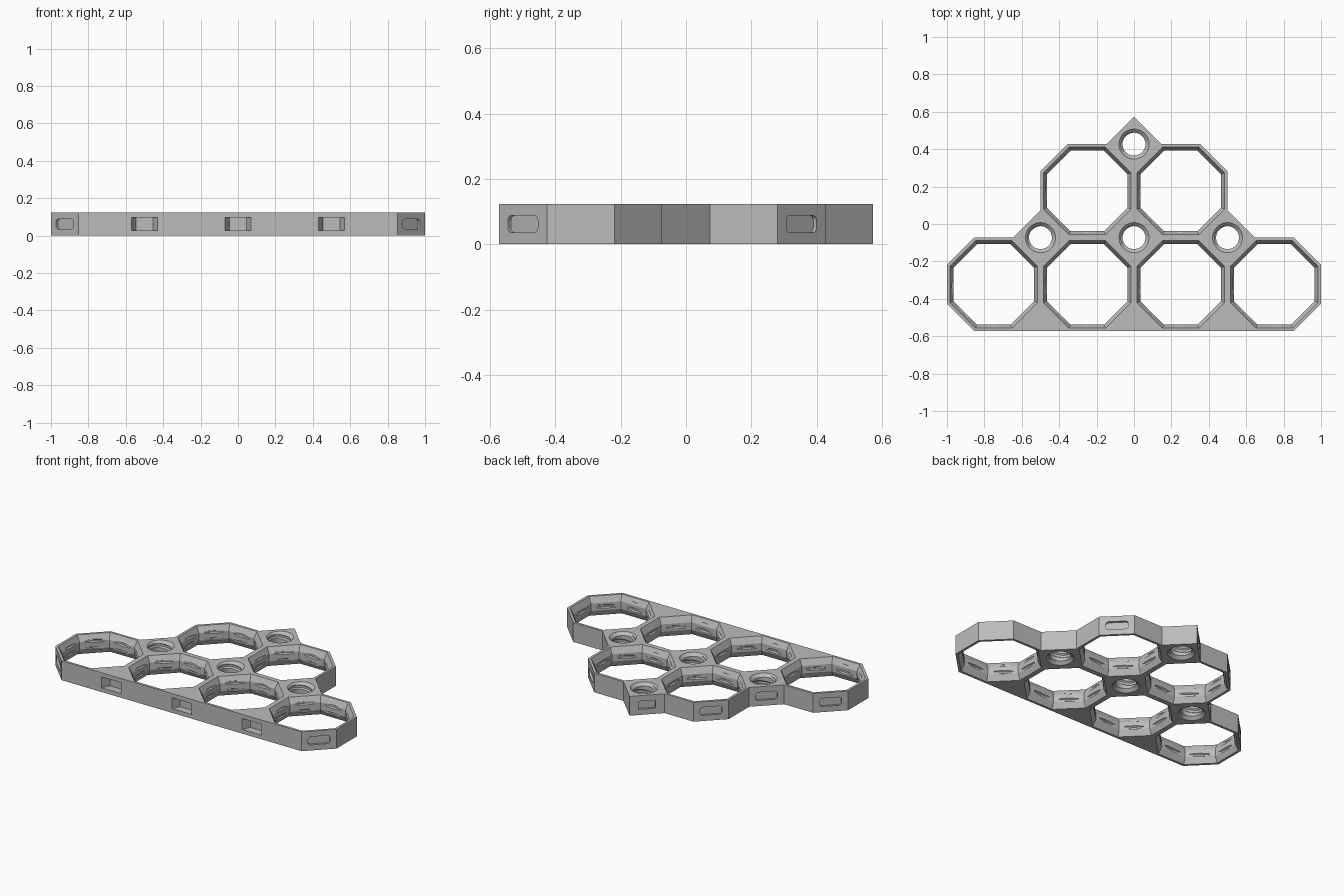
import bpy, bmesh, math
from mathutils import Matrix

cube = bpy.data.objects.get("Cube")
if cube:
    bpy.data.objects.remove(cube)

H = 0.124          # tile thickness
P = 0.5            # cell pitch
D = 0.1464         # half diagonal of a corner diamond
Y0, Y1, Y2 = -0.573, -0.073, 0.427   # row edges

grey = bpy.data.materials.new("plain grey")
grey.use_nodes = True
colour = (0.5, 0.5, 0.5, 1)
grey.diffuse_color = colour
bsdf = grey.node_tree.nodes["Principled BSDF"]
bsdf.inputs["Base Color"].default_value = colour


def finish(name, bm):
    bmesh.ops.recalc_face_normals(bm, faces=bm.faces[:])
    mesh = bpy.data.meshes.new(name)
    bm.to_mesh(mesh)
    bm.free()
    mesh.materials.append(grey)
    obj = bpy.data.objects.new(name, mesh)
    bpy.context.collection.objects.link(obj)
    return obj


def loft(name, rings):
    """Closed solid through a list of equal-length point rings."""
    bm = bmesh.new()
    loops = [[bm.verts.new(p) for p in ring] for ring in rings]
    n = len(loops[0])
    for a, b in zip(loops, loops[1:]):
        for i in range(n):
            j = (i + 1) % n
            bm.faces.new((a[i], a[j], b[j], b[i]))
    bm.faces.new(loops[0][::-1])
    bm.faces.new(loops[-1])
    return finish(name, bm)


def tapered_hole(name, x, y, sides, wide, narrow, slope):
    """Column that is narrow in the middle and flares to both faces."""
    rings = []
    for r, z in ((wide, -0.02), (wide, 0), (narrow, slope),
                 (narrow, H - slope), (wide, H), (wide, H + 0.02)):
        r /= math.cos(math.pi / sides)
        turns = [(i + 0.5) * math.tau / sides for i in range(sides)]
        rings.append([(x + r * math.cos(t), y + r * math.sin(t), z) for t in turns])
    return loft(name, rings)


def thread(name, x, y, root, crest, pitch, base, tip, n=32):
    """Helical screw solid; the seam column joins one pitch higher."""
    bm = bmesh.new()
    gap = (base - tip) / 2
    profile = [(root, 0), (crest, gap), (crest, gap + tip), (root, base)]
    k = len(profile)
    turns = math.ceil(H / pitch) + 3
    rows = k * turns
    grid = []
    for j in range(n):
        a = j * math.tau / n
        col = []
        for i in range(rows + k):
            r, dz = profile[i % k]
            z = (i // k + j / n - 2) * pitch + dz
            col.append((x + r * math.cos(a), y + r * math.sin(a), z))
        grid.append(col)
    verts = [[bm.verts.new(p) for p in col] for col in grid]
    for j in range(n):
        nxt, lift = (j + 1) % n, k if j == n - 1 else 0
        for i in range(rows - 1):
            bm.faces.new((verts[j][i], verts[nxt][i + lift],
                          verts[nxt][i + 1 + lift], verts[j][i + 1]))
    # Fan caps, well outside the tile
    low = [verts[j][0] for j in range(n)] + [verts[0][i] for i in range(k, 0, -1)]
    top = [verts[j][rows - 1] for j in range(n)]
    top += [verts[0][i] for i in range(rows - 1 + k, rows - 1, -1)]
    for loop in (low, top):
        zs = [v.co.z for v in loop]
        hub = bm.verts.new((x, y, sum(zs) / len(zs)))
        for a, b in zip(loop, loop[1:] + loop[:1]):
            if a != b:
                bm.faces.new((a, b, hub))
    loose = [v for v in bm.verts if not v.link_faces]
    bmesh.ops.delete(bm, geom=loose, context="VERTS")
    return finish(name, bm)


def pocket(name, x, y, angle, width, height, depth, corner, inner=1.0):
    """Recess in an upright face whose outward direction is angle."""
    outline = []
    for q, (sx, sz) in enumerate(((1, 1), (-1, 1), (-1, -1), (1, -1))):
        for s in range(4):
            a = (q + s / 3) * math.pi / 2
            outline.append((sx * (width / 2 - corner) + corner * math.cos(a),
                            sz * (height / 2 - corner) + corner * math.sin(a)))
    rot = Matrix.Translation((x, y, H / 2)) @ Matrix.Rotation(angle, 4, "Z")
    rings = [[(d, u * f, v) for u, v in outline]
             for d, f in ((-depth, inner), (0, 1), (0.02, 1))]
    obj = loft(name, rings)
    obj.data.transform(rot)
    return obj


def carve(target, cutter):
    mod = target.modifiers.new("cut", "BOOLEAN")
    mod.operation, mod.solver, mod.object = "DIFFERENCE", "EXACT", cutter
    bpy.context.view_layer.objects.active = target
    bpy.ops.object.modifier_apply(modifier=mod.name)
    bpy.data.objects.remove(cutter)


# Tile body: stepped triangular outline, mirrored about the middle
e = P - D
half = [(P + e, Y0), (2 * P, Y0 + D), (2 * P, Y1 - D), (P + e, Y1),
        (P + D, Y1), (P, Y1 + D), (P, Y2 - D), (e, Y2), (D, Y2)]
outline = half + [(0, Y2 + D)] + [(-x, y) for x, y in reversed(half)]
body = loft("honeycomb_tile", [[(x, y, z) for x, y in outline] for z in (0, H)])

# Octagonal cells with screw grooves
cells = [(x * P, (Y0 + Y1) / 2) for x in (-1.5, -0.5, 0.5, 1.5)]
cells += [(x * P, (Y1 + Y2) / 2) for x in (-0.5, 0.5)]
for x, y in cells:
    carve(body, tapered_hole("cell_cutter", x, y, 8, 0.234, 0.215, 0.038))
    carve(body, thread("cell_thread", x, y, 0.205, 0.225, 0.05, 0.036, 0.01))

# Round threaded holes in the diamonds
for x, y in ((-P, Y1), (0, Y1), (P, Y1), (0, Y2)):
    carve(body, tapered_hole("round_cutter", x, y, 32, 0.08, 0.061, 0.018))
    carve(body, thread("round_thread", x, y, 0.058, 0.07, 0.06, 0.034, 0.014))

# Shallow slots on the slanted outer faces
m = D / 2
for s in (-1, 1):
    for x, y, up, width, corner in (
            (2 * P - m, Y0 + m, -1, 0.13, 0.015), (2 * P - m, Y1 - m, 1, 0.13, 0.015),
            (P + m, Y1 + m, 1, 0.13, 0.015), (P - m, Y2 - m, 1, 0.13, 0.015),
            (m, Y2 + m, 1, 0.1, 0.004)):
        angle = math.atan2(up, s)
        carve(body, pocket("slot_cutter", s * x, y, angle, width, 0.052, 0.014, corner))

# Deeper tapered pockets along the front edge
for x in (-P, 0, P):
    carve(body, pocket("front_pocket", x, Y0, -math.pi / 2, 0.14, 0.07, 0.05, 0.003, 0.66))
